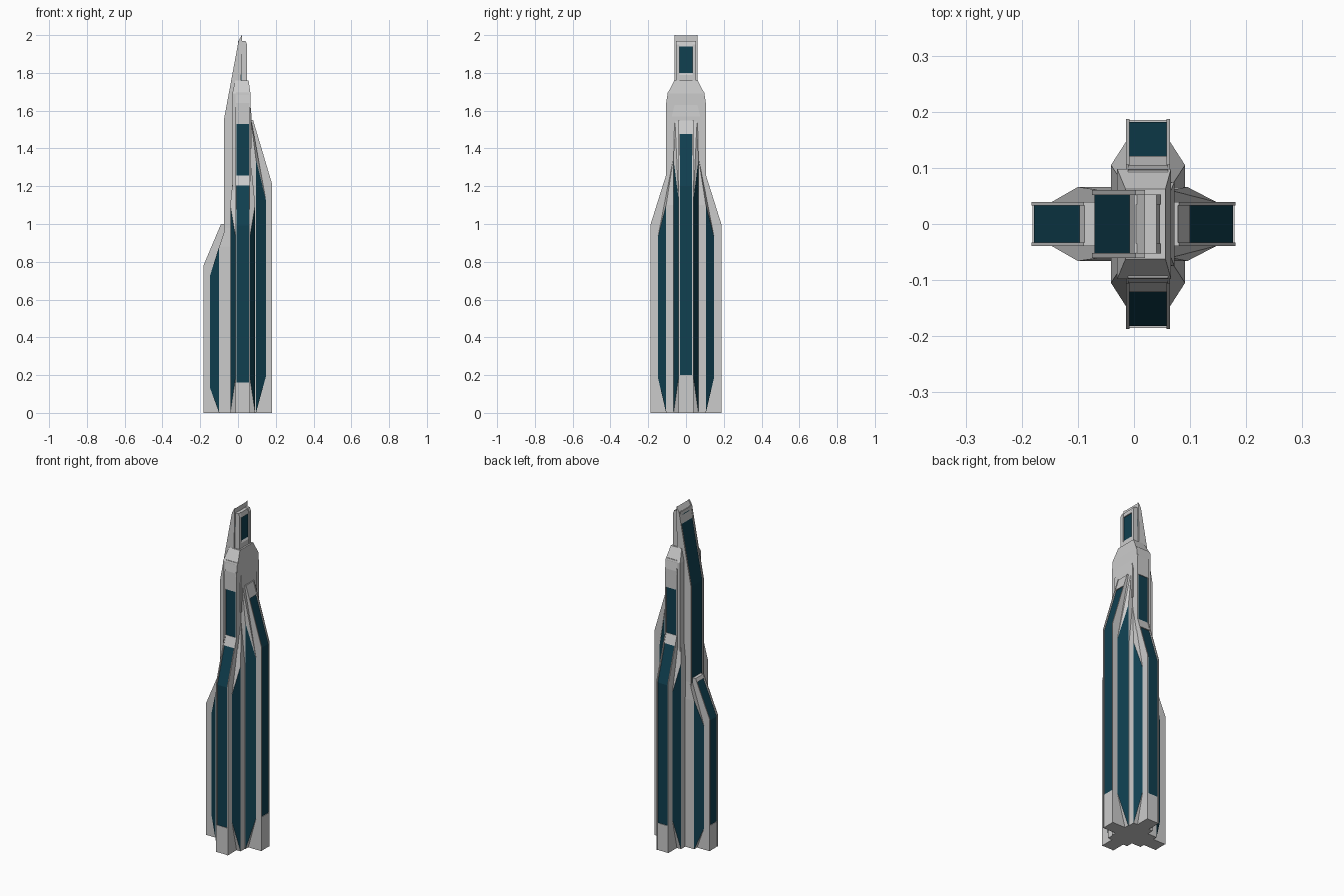
import bpy, bmesh, math
from mathutils import Matrix, Vector

if "Cube" in bpy.data.objects:
    bpy.data.objects.remove(bpy.data.objects["Cube"])

glass = bpy.data.materials.new("blue_glass")
glass.diffuse_color = (0.005, 0.05, 0.08, 1)
glass.use_nodes = True
glass.node_tree.nodes["Principled BSDF"].inputs["Base Color"].default_value = glass.diffuse_color
grey = bpy.data.materials.new("grey_panel")
grey.diffuse_color = (0.8, 0.8, 0.8, 1)
grey.use_nodes = True
grey.node_tree.nodes["Principled BSDF"].inputs["Base Color"].default_value = grey.diffuse_color

RIGHT, BACK, LEFT, FRONT = 0, 90, 180, 270


def solid(name, pts, angle=0, offset=0.0, mat=grey, glaze=None):
    """Convex solid from (outward, sideways, up) points, turned to face a side."""
    bm = bmesh.new()
    for p in pts:
        bm.verts.new(p)
    res = bmesh.ops.convex_hull(bm, input=bm.verts[:])
    loose = [v for v in bm.verts if not v.link_faces]
    bmesh.ops.delete(bm, geom=loose, context='VERTS')
    bmesh.ops.dissolve_limit(bm, angle_limit=0.02, verts=bm.verts[:], edges=bm.edges[:])
    bmesh.ops.recalc_face_normals(bm, faces=bm.faces[:])
    if glaze:
        for f in bm.faces:
            f.material_index = int(glaze(f.normal))
    m = Matrix.Translation((offset, 0, 0)) @ Matrix.Rotation(math.radians(angle), 4, 'Z')
    bm.transform(m)
    me = bpy.data.meshes.new(name)
    bm.to_mesh(me)
    bm.free()
    me.materials.append(mat)
    if glaze:
        me.materials.append(glass)
    ob = bpy.data.objects.new(name, me)
    bpy.context.collection.objects.link(ob)
    return ob


def prism(name, profile, t0, t1, angle, offset=0.0, mat=grey):
    """Extrude an (outward, up) profile sideways from t0 to t1."""
    pts = [(r, t, z) for r, z in profile for t in (t0, t1)]
    return solid(name, pts, angle, offset, mat)


def rails(name, profile, half, thick, angle, offset=0.0):
    for i, s in enumerate((-1, 1)):
        prism(f"{name}_rail_{i}", profile, s * half, s * (half - thick), angle, offset)


def wing(name, angle, offset, R, zs, rt, zt, plinth, cap, half=0.039):
    """Buttress wing: two rails, recessed glass front, plinth and cap."""
    rails(name, [(0, 0), (R, 0), (R, zs), (rt, zt), (0, zt)], half, 0.006, angle, offset)
    d = 0.005
    prism(name + "_glass", [(0, 0.02), (R - d, 0.02), (R - d, zs - 0.008), (rt - d, zt - 0.012),
                            (0, zt - 0.012)], -half + 0.005, half - 0.005, angle, offset, glass)
    e = 0.002
    prism(name + "_plinth", [(0, 0), (R - e, 0), (R - e, plinth), (0, plinth)],
          -half + 0.004, half - 0.004, angle, offset)
    rc, zc = rt + (R - rt) * cap, zt + (zs - zt) * cap
    prism(name + "_cap", [(0, zt - e), (rt - e, zt - e), (rc - e, zc), (0, zc)],
          -half + 0.004, half - 0.004, angle, offset)


def shoulder(name, angle, offset, z_low, z_out, z_in, r_in, top):
    """Tapered shoulder behind a wing, glazed on its two diagonal faces."""
    pts = []
    for s in (-1, 1):
        pts += [(0.147, s * 0.039, z_low), (0.147, s * 0.039, z_out),
                (r_in, s * 0.066, 0), (r_in, s * 0.066, z_in),
                (0, s * 0.066, 0), (0, s * 0.066, z_in),
                (top[0], s * top[1], top[2]), (0, s * top[1], top[2])]
    solid(name, pts, angle, offset,
          glaze=lambda n: abs(n.z) < 0.05 and n.x > 0.2 and abs(n.y) > 0.3)


# Four wings with shoulders
for name, a in (("front", FRONT), ("back", BACK)):
    wing(name + "_wing", a, 0.025, 0.187, 1.0, 0.105, 1.26, 0.16, 0.22)
    shoulder(name + "_shoulder", a, 0.025, 0.18, 0.94, 1.1, 0.105, (0.065, 0.04, 1.36))
wing("right_wing", RIGHT, 0, 0.181, 1.21, 0.08, 1.55, 0.2, 0.22)
shoulder("right_shoulder", RIGHT, 0, 0.19, 1.13, 1.34, 0.095, (0.065, 0.06, 1.58))
wing("left_wing", LEFT, 0, 0.183, 0.78, 0.09, 1.0, 0.15, 0.1)
shoulder("left_shoulder", LEFT, 0, 0.13, 0.73, 0.88, 0.1, (0.06, 0.06, 1.0))

# Upper body with chamfered crown
body = []
for s in (-1, 1):
    for x0, x1, y, z in ((-0.03, 0.066, 0.098, 1.0), (-0.03, 0.066, 0.098, 1.69),
                         (-0.015, 0.056, 0.062, 1.76)):
        body += [(x0, s * y, z), (x1, s * y, z)]
solid("upper_body", body)

# Front and back risers with framed windows
for name, a in (("front", FRONT), ("back", BACK)):
    rails(name + "_riser", [(0, 1.1), (0.106, 1.1), (0.106, 1.62), (0.098, 1.69), (0, 1.69)],
          0.039, 0.006, a, 0.025)
    prism(name + "_riser_window", [(0, 1.2), (0.101, 1.2), (0.101, 1.54), (0, 1.54)],
          -0.034, 0.034, a, 0.025, glass)
    prism(name + "_riser_cap", [(0, 1.53), (0.105, 1.53), (0.105, 1.64), (0.096, 1.7), (0, 1.7)],
          -0.036, 0.036, a, 0.025)

# Right face step below the crown
solid("crown_step", [(x, s * y, z) for s in (-1, 1) for x, y, z in
                     ((0, 0.075, 1.4), (0.072, 0.075, 1.4), (0.072, 0.075, 1.57),
                      (0.066, 0.06, 1.63), (0, 0.06, 1.63))])

# Tall leaning slab on the left side
slab = [(0, 0.5), (0.075, 0.5), (0.075, 1.55), (-0.003, 1.97), (-0.02, 2.0), (-0.02, 1.6)]
rails("slab", slab, 0.061, 0.009, LEFT)
prism("slab_glass", [(0, 0.5), (0.07, 0.5), (0.07, 1.545), (-0.006, 1.955), (-0.02, 1.955),
                     (-0.02, 1.6)], -0.053, 0.053, LEFT, 0, glass)
prism("slab_cap", [(0.008, 1.9), (-0.004, 1.968), (-0.02, 1.997), (-0.02, 1.9)],
      -0.055, 0.055, LEFT)

# Spire head with window facing right
rails("spire", [(0, 1.7), (0.048, 1.7), (0.048, 1.95), (0.04, 1.97), (0, 1.97)],
      0.053, 0.018, RIGHT)
prism("spire_window", [(0, 1.7), (0.04, 1.7), (0.04, 1.95), (0, 1.95)],
      -0.037, 0.037, RIGHT, 0, glass)
prism("spire_sill", [(0, 1.7), (0.046, 1.7), (0.046, 1.79), (0.04, 1.8), (0, 1.8)],
      -0.04, 0.04, RIGHT)
prism("spire_lintel", [(0, 1.94), (0.046, 1.94), (0.04, 1.968), (0, 1.968)],
      -0.04, 0.04, RIGHT)
